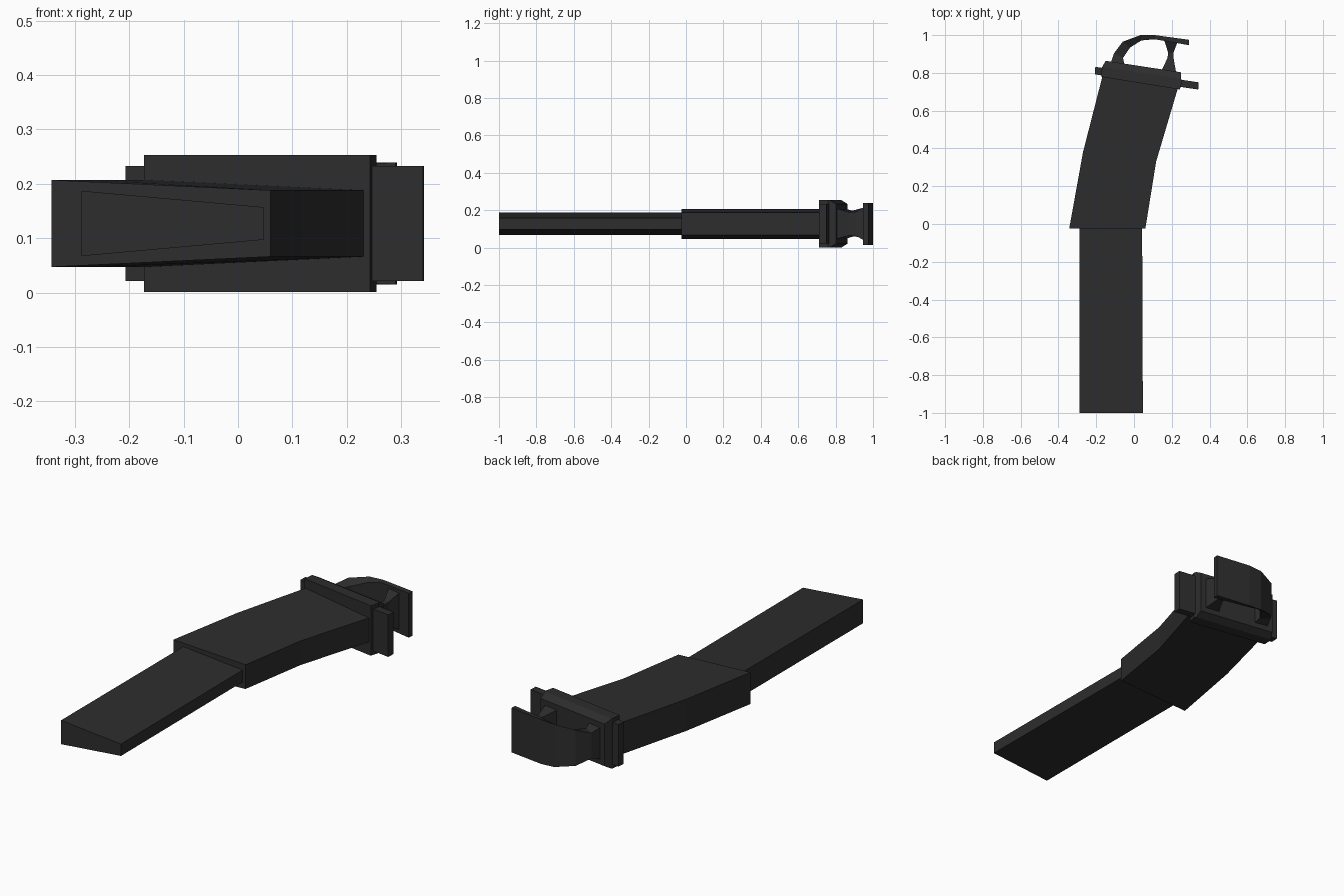
import bpy, bmesh

ZC = 0.127  # mid-height of the whole model

black = bpy.data.materials.new("matte_black")
black.diffuse_color = (0.026, 0.026, 0.026, 1)


def loft(name, rows):
    """Join four-cornered sections; each row is left x, y, half height, right x, y, half height."""
    bm = bmesh.new()
    rings = []
    for xl, yl, hl, xr, yr, hr in rows:
        pts = [(xl, yl, ZC - hl), (xr, yr, ZC - hr), (xr, yr, ZC + hr), (xl, yl, ZC + hl)]
        rings.append([bm.verts.new(p) for p in pts])
    for a, b in zip(rings, rings[1:]):
        for i in range(4):
            j = (i + 1) % 4
            bm.faces.new((a[i], a[j], b[j], b[i]))
    bm.faces.new(rings[0])
    bm.faces.new(rings[-1])
    bmesh.ops.recalc_face_normals(bm, faces=bm.faces)
    me = bpy.data.meshes.new(name)
    bm.to_mesh(me)
    bm.free()
    me.materials.append(black)
    ob = bpy.data.objects.new(name, me)
    bpy.context.collection.objects.link(ob)
    return ob


# straight wedge-section insert
loft("lower_insert", [(-0.288, -1.0, 0.060, 0.047, -1.0, 0.030),
                      (-0.288, 0.0, 0.060, 0.043, 0.0, 0.030)])

# curved, tapered body
loft("curved_body", [(-0.343, -0.025, 0.080, 0.060, -0.025, 0.061),
                     (-0.270, 0.380, 0.080, 0.117, 0.330, 0.061),
                     (-0.165, 0.790, 0.080, 0.237, 0.735, 0.061)])

# thin flange sticking out on both sides
loft("flange_plate", [(-0.207, 0.792, 0.106, 0.340, 0.712, 0.106),
                      (-0.205, 0.832, 0.106, 0.342, 0.750, 0.106)])

# base cap with sloping rear rim
loft("base_cap", [(-0.173, 0.779, 0.126, 0.243, 0.712, 0.126),
                  (-0.170, 0.826, 0.126, 0.255, 0.758, 0.126),
                  (-0.168, 0.832, 0.126, 0.250, 0.768, 0.126),
                  (-0.150, 0.864, 0.106, 0.250, 0.803, 0.106)])

# hooked pull loop: outer and inner edge points with half height
loft("pull_loop", [(-0.128, 0.840, 0.085, -0.050, 0.835, 0.085),
                   (-0.105, 0.905, 0.064, -0.058, 0.880, 0.068),
                   (-0.060, 0.965, 0.090, -0.020, 0.935, 0.070),
                   (0.035, 1.000, 0.108, 0.040, 0.972, 0.090),
                   (0.110, 1.000, 0.112, 0.110, 0.978, 0.108),
                   (0.292, 0.975, 0.112, 0.290, 0.947, 0.112)])

# waisted post that carries the free end of the loop
loft("loop_post", [(0.140, 0.800, 0.085, 0.225, 0.790, 0.085),
                   (0.178, 0.880, 0.062, 0.210, 0.875, 0.062),
                   (0.180, 0.910, 0.062, 0.208, 0.905, 0.062),
                   (0.160, 0.972, 0.095, 0.230, 0.962, 0.095)])
